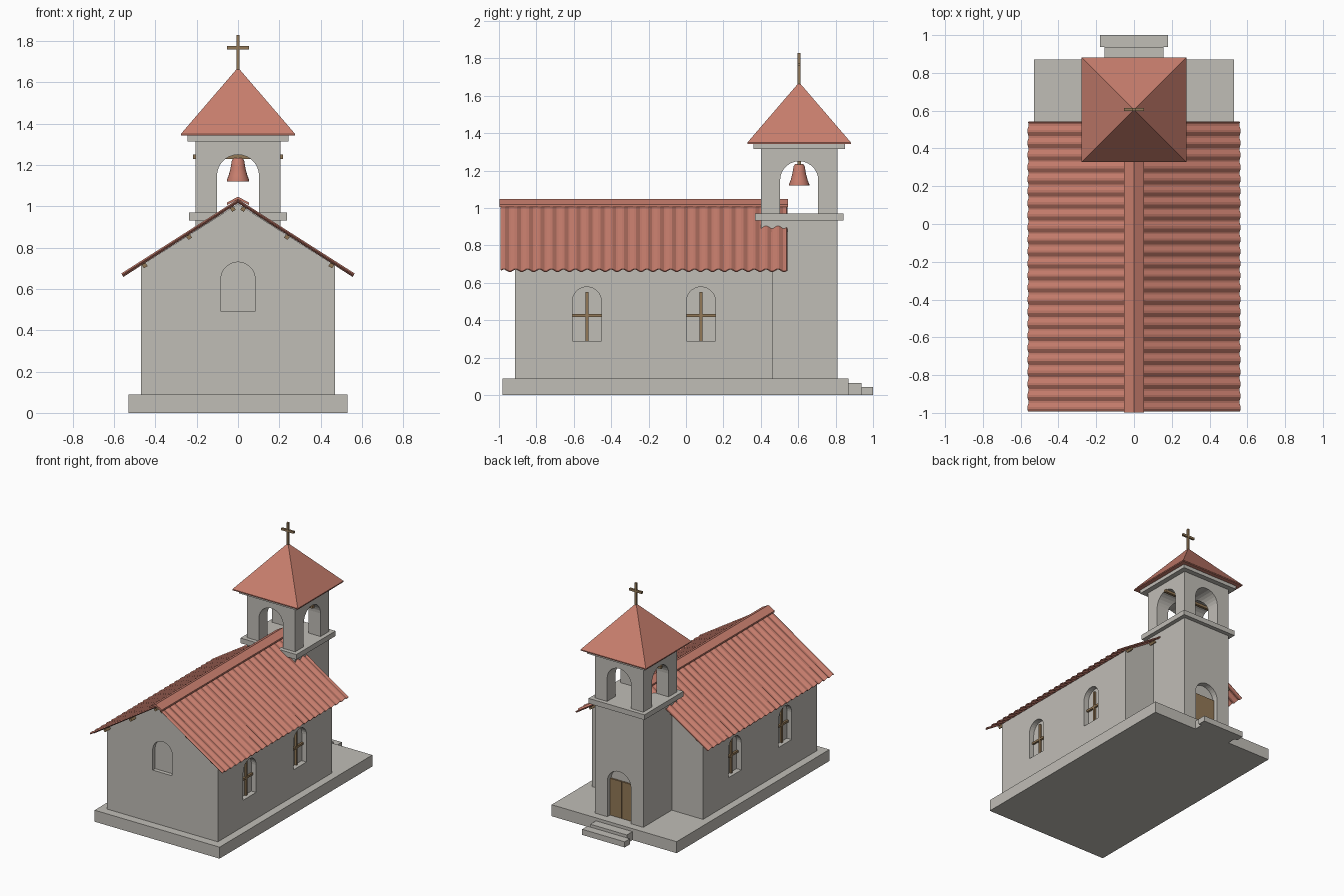
import bpy, bmesh, math
from mathutils import Matrix

if "Cube" in bpy.data.objects:
    bpy.data.objects.remove(bpy.data.objects["Cube"])


def material(name, rgb):
    m = bpy.data.materials.new(name)
    m.use_nodes = True
    m.diffuse_color = (*rgb, 1)
    m.node_tree.nodes["Principled BSDF"].inputs["Base Color"].default_value = (*rgb, 1)
    return m


PLASTER = material("grey plaster", (0.53, 0.51, 0.47))
TILE = material("terracotta", (0.58, 0.21, 0.155))
WOOD = material("brown wood", (0.29, 0.19, 0.095))

TOWER_Y = 0.605
RIDGE_Z, EAVE_X, SLOPE = 1.025, 0.56, 0.64
PITCH = math.atan(SLOPE)


def finish(name, bm, mat):
    bmesh.ops.recalc_face_normals(bm, faces=bm.faces)
    me = bpy.data.meshes.new(name)
    bm.to_mesh(me)
    bm.free()
    me.materials.append(mat)
    ob = bpy.data.objects.new(name, me)
    bpy.context.collection.objects.link(ob)
    return ob


def box(name, x, y, z, mat, pitch=0):
    """Box from three (low, high) ranges, optionally tilted about y."""
    bm = bmesh.new()
    size = [b - a for a, b in (x, y, z)]
    mid = [(a + b) / 2 for a, b in (x, y, z)]
    bmesh.ops.create_cube(bm, size=1, matrix=Matrix.Translation(mid)
                          @ Matrix.Rotation(pitch, 4, "Y") @ Matrix.Diagonal((*size, 1)))
    return finish(name, bm, mat)


def prism(name, profile, axis, start, end, mat):
    """Extrude a (sideways, z) profile along x or y."""
    bm = bmesh.new()
    place = (lambda u, d, z: (d, u, z)) if axis == "x" else (lambda u, d, z: (u, d, z))
    face = bm.faces.new([bm.verts.new(place(u, start, z)) for u, z in profile])
    new = bmesh.ops.extrude_face_region(bm, geom=[face])["geom"]
    step = end - start
    bmesh.ops.translate(bm, verts=[v for v in new if isinstance(v, bmesh.types.BMVert)],
                        vec=(step, 0, 0) if axis == "x" else (0, step, 0))
    return finish(name, bm, mat)


def arch(centre, half, bottom, top, steps=14):
    spring = top - half
    curve = [(centre + half * math.cos(math.pi * i / steps),
              spring + half * math.sin(math.pi * i / steps)) for i in range(steps + 1)]
    return [(centre - half, bottom), (centre + half, bottom)] + curve


def cut(target, profile, axis, start, end):
    cutter = prism("cutter", profile, axis, start, end, PLASTER)
    cutter.hide_render = True
    mod = target.modifiers.new("opening", "BOOLEAN")
    mod.operation, mod.solver, mod.object = "DIFFERENCE", "EXACT", cutter
    bpy.context.view_layer.objects.active = target
    bpy.ops.object.modifier_apply(modifier=mod.name)
    bpy.data.objects.remove(cutter)


# Foundation and steps
box("foundation", (-0.53, 0.53), (-0.98, 0.87), (0, 0.088), PLASTER)
box("upper_step", (-0.155, 0.155), (0.86, 0.938), (0, 0.065), PLASTER)
box("lower_step", (-0.18, 0.18), (0.938, 1.0), (0, 0.043), PLASTER)

# Nave with gable ends, side windows and a niche
nave = prism("nave", [(-0.47, 0.08), (0.47, 0.08), (0.47, 0.713), (0, 1.012), (-0.47, 0.713)],
             "y", -0.915, 0.465, PLASTER)
cut(nave, arch(0, 0.083, 0.49, 0.73), "y", -1.0, -0.885)
for side, label in ((1, "left"), (-1, "right")):
    for i, y in enumerate((-0.53, 0.08)):
        cut(nave, arch(y, 0.078, 0.29, 0.578), "x", side * 0.43, side * 0.6)
        bar_x = sorted((side * 0.425, side * 0.445))
        box(f"{label}_window_upright_{i}", bar_x, (y - 0.008, y + 0.008), (0.29, 0.55), WOOD)
        box(f"{label}_window_crossbar_{i}", bar_x, (y - 0.078, y + 0.078), (0.418, 0.434), WOOD)

# Corrugated tile roof, one wavy sheet per slope
WAVES, SEGS = 24, 6
for side, label in ((1, "left"), (-1, "right")):
    bm = bmesh.new()
    rows = []
    for i in range(WAVES * SEGS + 1):
        y = -0.99 + 1.53 * i / (WAVES * SEGS)
        dz = 0.007 * math.sin(2 * math.pi * i / SEGS)
        dx = dz * math.sin(PITCH)
        rows.append([bm.verts.new((0, y, RIDGE_Z + dz)),
                     bm.verts.new((side * (EAVE_X + dx), y, RIDGE_Z - EAVE_X * SLOPE + dz))])
    for a, b in zip(rows, rows[1:]):
        bm.faces.new((a[0], a[1], b[1], b[0]))
    roof = finish(f"{label}_roof_tiles", bm, TILE)
    solid = roof.modifiers.new("thickness", "SOLIDIFY")
    solid.thickness, solid.offset = 0.006, 0

    # Purlins under the slope
    for i, x in enumerate((0.025, 0.237, 0.452)):
        z = RIDGE_Z - x * SLOPE - 0.022
        box(f"{label}_purlin_{i}", (side * x - 0.01, side * x + 0.01), (-0.965, 0.515),
            (z - 0.01, z + 0.01), WOOD, side * PITCH)

# Ridge cap
prism("ridge_cap", [(-0.053, 1.006), (0, 1.033), (0.053, 1.006), (0.053, 1.018),
                    (0, 1.047), (-0.053, 1.018)], "y", -0.998, 0.545, TILE)

# Tower with open belfry and door recess
tower = box("tower", (-0.205, 0.205), (0.4, 0.81), (0.08, 1.33), PLASTER)
cut(tower, arch(0, 0.102, 0.97, 1.25), "y", 0.2, 1.0)
cut(tower, arch(TOWER_Y, 0.102, 0.97, 1.25), "x", -0.4, 0.4)
cut(tower, arch(0, 0.1, 0.088, 0.46), "y", 0.765, 0.9)


def band(name, half, low, high):
    return box(name, (-half, half), (TOWER_Y - half, TOWER_Y + half), (low, high), PLASTER)


band("belfry_ledge", 0.237, 0.932, 0.971)
band("tower_cornice", 0.245, 1.315, 1.343)

# Double door
for side, label in ((1, "left"), (-1, "right")):
    box(f"{label}_door_leaf", sorted((side * 0.002, side * 0.099)), (0.76, 0.777),
        (0.088, 0.37), WOOD)

# Pyramid roof with a thin eave edge
bm = bmesh.new()
h = 0.277
rings = [[bm.verts.new((sx * h, TOWER_Y + sy * h, z))
          for sx, sy in ((-1, -1), (1, -1), (1, 1), (-1, 1))] for z in (1.342, 1.35)]
apex = bm.verts.new((0, TOWER_Y, 1.672))
bm.faces.new(rings[0])
for i in range(4):
    j = (i + 1) % 4
    bm.faces.new((rings[0][i], rings[0][j], rings[1][j], rings[1][i]))
    bm.faces.new((rings[1][i], rings[1][j], apex))
finish("tower_roof", bm, TILE)

# Cross
box("cross_upright", (-0.008, 0.008), (TOWER_Y - 0.008, TOWER_Y + 0.008), (1.65, 1.83), WOOD)
box("cross_arm", (-0.053, 0.053), (TOWER_Y - 0.008, TOWER_Y + 0.008), (1.76, 1.776), WOOD)

# Bell and its beam
box("bell_beam", (-0.217, 0.217), (TOWER_Y - 0.01, TOWER_Y + 0.01), (1.23, 1.25), WOOD)
bm = bmesh.new()
profile = [(0, 1.236), (0.022, 1.234), (0.03, 1.222), (0.036, 1.185),
           (0.045, 1.15), (0.054, 1.128), (0.054, 1.12), (0, 1.12)]
verts = [bm.verts.new((r, TOWER_Y, z)) for r, z in profile]
edges = [bm.edges.new(pair) for pair in zip(verts, verts[1:])]
bmesh.ops.spin(bm, geom=verts + edges, cent=(0, TOWER_Y, 0), axis=(0, 0, 1),
               angle=2 * math.pi, steps=24, use_duplicate=False)
bmesh.ops.remove_doubles(bm, verts=bm.verts, dist=0.0001)
bell = finish("bell", bm, TILE)
bpy.ops.object.select_all(action="DESELECT")
bell.select_set(True)
bpy.context.view_layer.objects.active = bell
bpy.ops.object.shade_smooth_by_angle(angle=math.radians(35))
